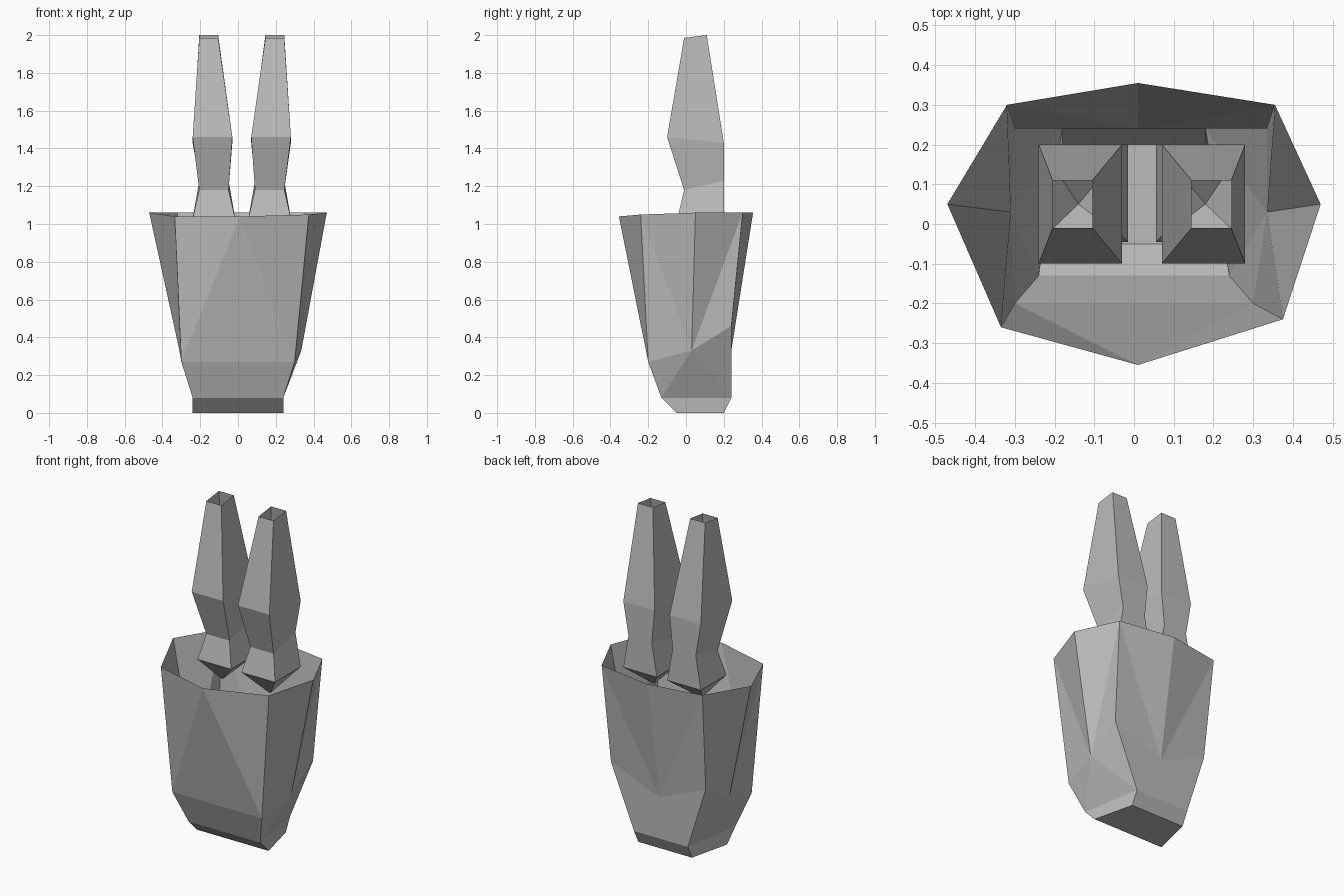
import bpy

cube = bpy.data.objects.get("Cube")
if cube:
    bpy.data.objects.remove(cube, do_unlink=True)

GREY = (0.5, 0.5, 0.5, 1)
grey = bpy.data.materials.new("plain grey")
grey.use_nodes = True
grey.diffuse_color = GREY
grey.node_tree.nodes["Principled BSDF"].inputs["Base Color"].default_value = GREY


def make_part(name, points, faces):
    mesh = bpy.data.meshes.new(name)
    mesh.from_pydata(points, [], faces)
    mesh.materials.append(grey)
    obj = bpy.data.objects.new(name, mesh)
    bpy.context.collection.objects.link(obj)
    return obj


# Open faceted head: named corners, joined panel by panel
corners = {
    # rim
    "rim_front": (0.01, -0.355, 1.04), "rim_back": (0.01, 0.355, 1.06),
    "rim_fr_l": (0.375, -0.24, 1.05), "rim_fr_r": (-0.335, -0.26, 1.04),
    "rim_side_l": (0.47, 0.05, 1.06), "rim_side_r": (-0.47, 0.05, 1.06),
    "rim_bk_l": (0.355, 0.3, 1.06), "rim_bk_r": (-0.32, 0.3, 1.06),
    # middle
    "mid_back": (0.01, 0.24, 0.33),
    "mid_fr_l": (0.3, -0.2, 0.27), "mid_fr_r": (-0.3, -0.2, 0.27),
    "mid_side_l": (0.335, 0.03, 0.33), "mid_side_r": (-0.31, 0.03, 0.33),
    "mid_bk_l": (0.335, 0.24, 0.46), "mid_bk_r": (-0.3, 0.24, 0.46),
}
# chin and base, mirrored
for side, s in (("l", 1), ("r", -1)):
    corners["chin_fr_" + side] = (s * 0.24, -0.13, 0.08)
    corners["chin_bk_" + side] = (s * 0.18, 0.24, 0.08)
    corners["base_fr_" + side] = (s * 0.24, -0.05, 0)
    corners["base_bk_" + side] = (s * 0.18, 0.2, 0)

side_panels = [
    "rim_front rim_fr_* mid_fr_*",
    "rim_fr_* mid_side_* mid_fr_*",
    "rim_fr_* rim_side_* mid_side_*",
    "rim_side_* rim_bk_* mid_side_*",
    "rim_bk_* mid_bk_* mid_side_*",
    "rim_bk_* mid_back mid_bk_*",
    "rim_bk_* rim_back mid_back",
    "mid_fr_* mid_side_* chin_fr_*",
    "mid_side_* chin_bk_* chin_fr_*",
    "mid_side_* mid_bk_* chin_bk_*",
    "chin_fr_* chin_bk_* base_bk_* base_fr_*",
]
centre_panels = [
    "rim_front mid_fr_l mid_fr_r",
    "mid_fr_r mid_fr_l chin_fr_l chin_fr_r",
    "chin_fr_r chin_fr_l base_fr_l base_fr_r",
    "base_fr_r base_fr_l base_bk_l base_bk_r",
    "base_bk_r base_bk_l chin_bk_l chin_bk_r",
    "chin_bk_r chin_bk_l mid_bk_l mid_back mid_bk_r",
]
index = {name: i for i, name in enumerate(corners)}
faces = [[index[n] for n in panel.split()] for panel in centre_panels]
for panel in side_panels:
    left = [index[n] for n in panel.replace("*", "l").split()]
    right = [index[n] for n in panel.replace("*", "r").split()]
    faces += [left[::-1], right]
# outward winding for the left and right panels
faces = faces[:len(centre_panels)] + [f[::-1] for f in faces[len(centre_panels):]]
make_part("head", list(corners.values()), faces)

# Ears: four-sided tubes, open at the top, drawn to a point inside the head
AXIS = 0.02
# inner and outer distance from the axis, front y and z, back y and z
ear_rings = [
    (0.035, 0.26, -0.045, 1.03, 0.2, 1.03),
    (0.07, 0.225, -0.01, 1.18, 0.2, 1.23),
    (0.05, 0.26, -0.1, 1.46, 0.2, 1.43),
    (0.125, 0.225, -0.01, 1.985, 0.11, 2.0),
]
for name, s in (("left_ear", 1), ("right_ear", -1)):
    points = []
    for inner, outer, yf, zf, yb, zb in ear_rings:
        xi, xo = AXIS + s * inner, AXIS + s * outer
        points += [(xi, yf, zf), (xo, yf, zf), (xo, yb, zb), (xi, yb, zb)]
    points.append((AXIS + s * 0.16, 0.05, 0.9))
    tip = len(points) - 1
    ear_faces = []
    for k in range(4):
        n = (k + 1) % 4
        ear_faces.append((tip, n, k))
        for ring in range(0, tip - 4, 4):
            ear_faces.append((ring + k, ring + n, ring + 4 + n, ring + 4 + k))
    if s < 0:
        ear_faces = [f[::-1] for f in ear_faces]
    make_part(name, points, ear_faces)
